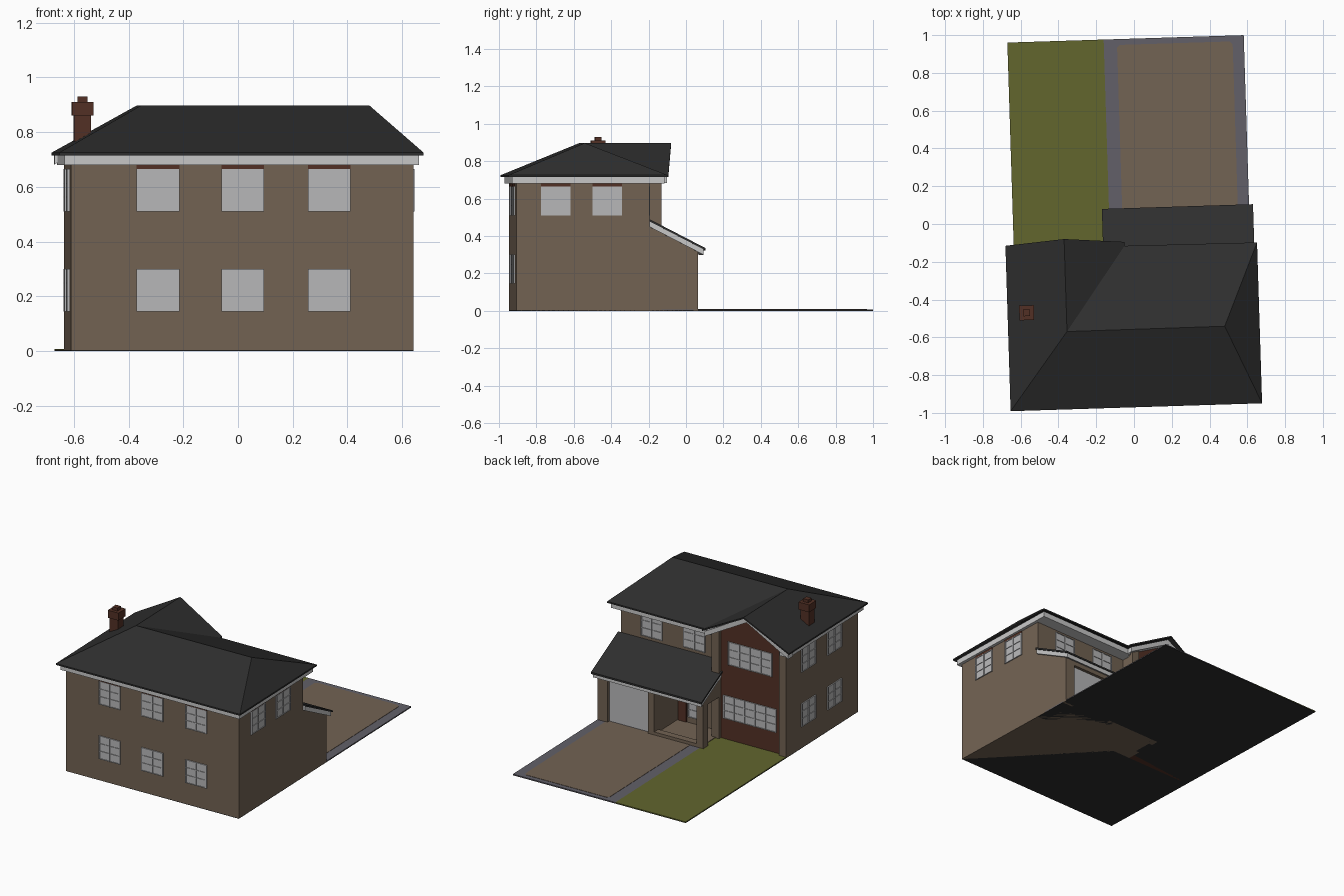
import bpy, bmesh, math
from mathutils import Matrix, Vector

if "Cube" in bpy.data.objects:
    bpy.data.objects.remove(bpy.data.objects["Cube"])

TURN = Matrix.Rotation(math.radians(1.8), 4, 'Z')  # the whole house sits slightly turned


def material(name, r, g, b):
    m = bpy.data.materials.new(name)
    m.diffuse_color = (r, g, b, 1)
    m.use_nodes = True
    m.node_tree.nodes["Principled BSDF"].inputs["Base Color"].default_value = m.diffuse_color
    return m


WALL = material("tan_brick", 0.171, 0.125, 0.087)
BRICK = material("dark_red_brick", 0.085, 0.03, 0.018)
ROOF = material("dark_grey_slate", 0.027, 0.027, 0.027)
TRIM = material("white_trim", 0.58, 0.58, 0.58)
GLASS = material("pale_grey_window", 0.48, 0.48, 0.49)
GRASS = material("grass_green", 0.122, 0.133, 0.027)
KERB = material("grey_paving", 0.122, 0.117, 0.14)


def finish(name, bm, mat):
    bmesh.ops.recalc_face_normals(bm, faces=bm.faces[:])
    bm.transform(TURN)
    me = bpy.data.meshes.new(name)
    bm.to_mesh(me)
    bm.free()
    me.materials.append(mat)
    ob = bpy.data.objects.new(name, me)
    bpy.context.collection.objects.link(ob)
    return ob


def boxes(name, mat, *dims):
    """Each dim is x0, x1, y0, y1, z0, z1."""
    bm = bmesh.new()
    for x0, x1, y0, y1, z0, z1 in dims:
        c = Vector((x0 + x1, y0 + y1, z0 + z1)) / 2
        s = Matrix.Diagonal((x1 - x0, y1 - y0, z1 - z0, 1))
        bmesh.ops.create_cube(bm, size=1, matrix=Matrix.Translation(c) @ s)
    return finish(name, bm, mat)


def sheet(name, mat, verts, faces, shift):
    """Faces thickened by a shift vector."""
    bm = bmesh.new()
    vs = [bm.verts.new(v) for v in verts]
    fs = [bm.faces.new([vs[i] for i in f]) for f in faces]
    new = bmesh.ops.extrude_face_region(bm, geom=fs, use_keep_orig=True)["geom"]
    bmesh.ops.translate(bm, vec=shift, verts=[v for v in new if isinstance(v, bmesh.types.BMVert)])
    return finish(name, bm, mat)


def prism_x(name, mat, yz, x0, x1):
    return sheet(name, mat, [(x0, y, z) for y, z in yz], [range(len(yz))], (x1 - x0, 0, 0))


def prism_y(name, mat, xz, y0, y1):
    return sheet(name, mat, [(x, y0, z) for x, z in xz], [range(len(xz))], (0, y1 - y0, 0))


def window(name, side, at, a0, a1, z0, z1, cols=2, rows=3):
    """Pane with frame and glazing bars on the wall plane `at`; side is e.g. 'y-'."""
    sign = 1 if side[1] == '+' else -1

    def slab(u0, u1, w0, w1, t):
        d = sorted((at - sign * 0.004, at + sign * t))
        return (u0, u1, *d, w0, w1) if side[0] == 'y' else (*d, u0, u1, w0, w1)

    f = 0.008
    parts = [slab(a0, a1, z0, z1, 0.003)]
    for i in range(cols + 1):
        u = a0 + (a1 - a0 - f) * i / cols
        parts.append(slab(u, u + f, z0, z1, 0.008))
    for j in range(rows + 1):
        w = z0 + (z1 - z0 - f / 2) * j / rows
        parts.append(slab(a0, a1, w, w + f / 2, 0.007))
    boxes(name, GLASS, *parts)


# plot: dark base, lawn, paved border and drive
boxes("plot_base", ROOF, (-0.64, 0.612, -0.926, 0.981, 0, 0.004))
boxes("lawn", GRASS, (-0.64, -0.13, -0.15, 0.981, 0.003, 0.008))
boxes("drive_border", KERB, (-0.13, 0.612, -0.15, 0.981, 0.003, 0.008))
drive = [(-0.06, 0.03), (0.552, 0.03), (0.552, 0.935), (0.537, 0.95), (-0.045, 0.95), (-0.06, 0.935)]
sheet("drive", WALL, [(x, y, 0.005) for x, y in drive], [range(6)], (0, 0, 0.005))

# main walls with the two corner piers of the gabled bay
boxes("main_walls", WALL, (-0.64, 0.612, -0.926, -0.215, 0, 0.70))
boxes("bay_piers", WALL, (-0.64, -0.59, -0.22, -0.127, 0, 0.735),
      (-0.157, -0.10, -0.22, -0.127, 0, 0.735))
prism_y("bay_brick_panel", BRICK,
        [(-0.59, 0), (-0.157, 0), (-0.157, 0.75), (-0.3725, 0.868), (-0.59, 0.75)], -0.22, -0.147)

# main hipped roof with a rear gable
E, R = 0.725, 0.897
sheet("main_roof", ROOF,
      [(-0.684, -0.97, E), (0.648, -0.97, E), (0.648, -0.118, E), (-0.054, -0.114, E), (-0.054, -0.093, E),
       (-0.3725, -0.068, R), (-0.684, -0.094, E), (-0.3725, -0.558, R), (0.463, -0.556, R)],
      [(0, 1, 8, 7), (1, 2, 8), (2, 3, 7, 8), (3, 4, 5, 7), (0, 7, 5, 6)], (0, 0, -0.01))
boxes("eaves_trim", TRIM, (-0.665, 0.632, -0.95, -0.16, 0.68, 0.716),
      (-0.665, -0.60, -0.16, -0.12, 0.68, 0.716), (-0.09, 0.632, -0.16, -0.135, 0.68, 0.716))
prism_y("gable_barge_boards", TRIM,
        [(-0.675, 0.715), (-0.3725, 0.884), (-0.07, 0.715), (-0.07, 0.682), (-0.3725, 0.85), (-0.675, 0.682)],
        -0.15, -0.10)

# chimney
cx, cy = -0.583, -0.452


def stack(r, z0, z1):
    return (cx - r, cx + r, cy - r, cy + r, z0, z1)


boxes("chimney", BRICK, stack(0.031, 0.72, 0.87), stack(0.039, 0.86, 0.91), stack(0.018, 0.90, 0.93))

# garage: body, front piers, door
prism_x("garage_body", WALL, [(-0.22, 0), (0.022, 0), (0.022, 0.35), (-0.22, 0.465)], 0.20, 0.612)
boxes("garage_front", WALL, (0.537, 0.612, 0.02, 0.046, 0, 0.335), (0.20, 0.245, 0.02, 0.046, 0, 0.335),
      (-0.155, 0.612, 0.0, 0.046, 0.285, 0.335))
boxes("garage_door", GLASS, (0.245, 0.537, 0.02, 0.027, 0.01, 0.285))

# porch: corner column, side beam, step, front door
boxes("porch_column", WALL, (-0.155, -0.105, -0.004, 0.046, 0, 0.335))
prism_x("porch_side_beam", WALL, [(-0.215, 0.285), (0.046, 0.285), (0.046, 0.335), (-0.215, 0.46)], -0.155, -0.105)
boxes("porch_step", WALL, (-0.13, 0.21, -0.22, 0.02, 0, 0.012), (-0.11, 0.21, 0.0, 0.046, 0, 0.03))
boxes("front_door", BRICK, (0.135, 0.195, -0.22, -0.209, 0.012, 0.25))
window("porch_window", 'y+', -0.215, 0.03, 0.125, 0.05, 0.25, 1, 4)

# lean-to roof over garage and porch, with white trim below


def lean_to(name, mat, x0, x1, y1, lift, drop):
    top = lambda y: 0.49 - 0.517 * (y + 0.215) + lift
    sheet(name, mat, [(x0, -0.215, top(-0.215)), (x1, -0.215, top(-0.215)), (x1, y1, top(y1)), (x0, y1, top(y1))],
          [range(4)], (0, 0, -drop))


lean_to("garage_roof", ROOF, -0.1675, 0.633, 0.085, 0, 0.012)
lean_to("garage_roof_trim", TRIM, -0.16, 0.625, 0.075, -0.011, 0.03)

# windows
LOW, HIGH = (0.145, 0.30), (0.51, 0.665)
for i, a in enumerate((-0.40, -0.09, 0.226)):
    window(f"front_window_low_{i}", 'y-', -0.926, a, a + 0.156, *LOW)
    window(f"front_window_high_{i}", 'y-', -0.926, a, a + 0.156, *HIGH)
    boxes(f"front_lintel_{i}", BRICK, (a, a + 0.156, -0.931, -0.92, 0.665, 0.682))
for i, a in enumerate((-0.795, -0.52)):
    window(f"right_window_{i}", 'x+', 0.612, a, a + 0.157, *HIGH)
    boxes(f"right_lintel_{i}", BRICK, (0.606, 0.617, a, a + 0.157, 0.665, 0.682))
for i, a in enumerate((-0.74, -0.452)):
    window(f"left_window_low_{i}", 'x-', -0.64, a, a + 0.156, *LOW)
    window(f"left_window_high_{i}", 'x-', -0.64, a, a + 0.156, *HIGH)
for i, a in enumerate((0.0, 0.31)):
    window(f"rear_window_{i}", 'y+', -0.215, a, a + 0.156, *HIGH)
window("bay_window_low", 'y+', -0.147, -0.56, -0.175, *LOW, 5, 3)
window("bay_window_high", 'y+', -0.147, -0.53, -0.21, *HIGH, 4, 3)
